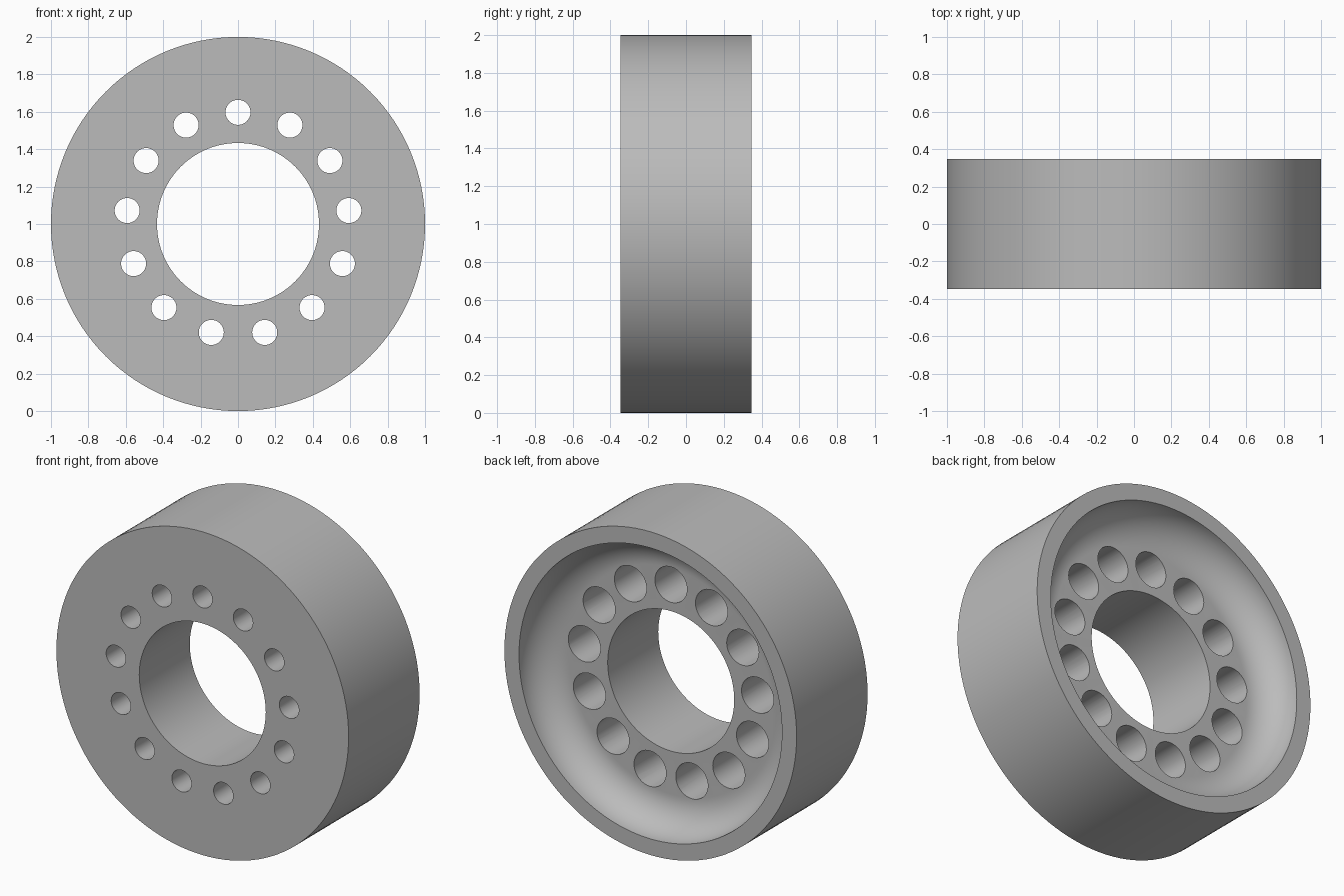
import bpy, bmesh
from math import sin, cos, pi
from mathutils import Matrix, Vector

HALF = 0.347          # half of the wheel width
FLOOR = 0.147         # depth position of the recessed web
RIM, BORE = 0.90, 0.433
FILLET = 0.20
HOLES, HOLE_RING = 13, 0.597

cube = bpy.data.objects.get("Cube")
if cube:
    bpy.data.objects.remove(cube, do_unlink=True)


def lathe(bm, profile, steps, centre, closed):
    """Revolve (radius, y) points around an axis parallel to y."""
    rings = []
    for i in range(steps):
        a = 2 * pi * i / steps
        rings.append([bm.verts.new((centre.x + r * sin(a), y, centre.z + r * cos(a)))
                      for r, y in profile])
    count = len(profile)
    for i in range(steps):
        a, b = rings[i], rings[(i + 1) % steps]
        for j in range(count if closed else count - 1):
            k = (j + 1) % count
            bm.faces.new((a[j], a[k], b[k], b[j]))
    if not closed:
        bm.faces.new([ring[0] for ring in rings])
        bm.faces.new([ring[-1] for ring in rings])


def finish(bm, name):
    bmesh.ops.recalc_face_normals(bm, faces=bm.faces)
    mesh = bpy.data.meshes.new(name)
    bm.to_mesh(mesh)
    bm.free()
    obj = bpy.data.objects.new(name, mesh)
    bpy.context.collection.objects.link(obj)
    return obj


# Wheel body: bore, flat front, tread, rim lip and rounded recess
profile = [(BORE, FLOOR), (BORE, -HALF), (1, -HALF), (1, HALF)]
for i in range(17):
    t = pi / 2 * i / 16
    profile.append((RIM - FILLET + FILLET * cos(t), FLOOR + FILLET - FILLET * sin(t)))
bm = bmesh.new()
lathe(bm, profile, 128, Vector((0, 0, 1)), True)
wheel = finish(bm, "wheel")

# Ring of stepped holes: narrow at the front, wide at the back
step = [(0.067, -0.5), (0.067, -0.15), (0.11, -0.15), (0.11, 0.5)]
bm = bmesh.new()
for i in range(HOLES):
    centre = Matrix.Rotation(2 * pi * i / HOLES, 3, "Y") @ Vector((0, 0, HOLE_RING))
    lathe(bm, step, 40, centre + Vector((0, 0, 1)), False)
cutter = finish(bm, "hole_cutter")
cutter.hide_render = True

# Grey material
grey = bpy.data.materials.new("grey")
grey.use_nodes = True
colour = (0.5, 0.5, 0.5, 1)
grey.diffuse_color = colour
grey.node_tree.nodes["Principled BSDF"].inputs["Base Color"].default_value = colour
wheel.data.materials.append(grey)

# Cut the holes, then smooth the round surfaces
bpy.ops.object.select_all(action="DESELECT")
wheel.select_set(True)
bpy.context.view_layer.objects.active = wheel
cut = wheel.modifiers.new("holes", "BOOLEAN")
cut.operation = "DIFFERENCE"
cut.solver = "EXACT"
cut.object = cutter
bpy.ops.object.modifier_apply(modifier=cut.name)
bpy.data.objects.remove(cutter, do_unlink=True)
bpy.ops.object.shade_smooth_by_angle(angle=pi / 6)
